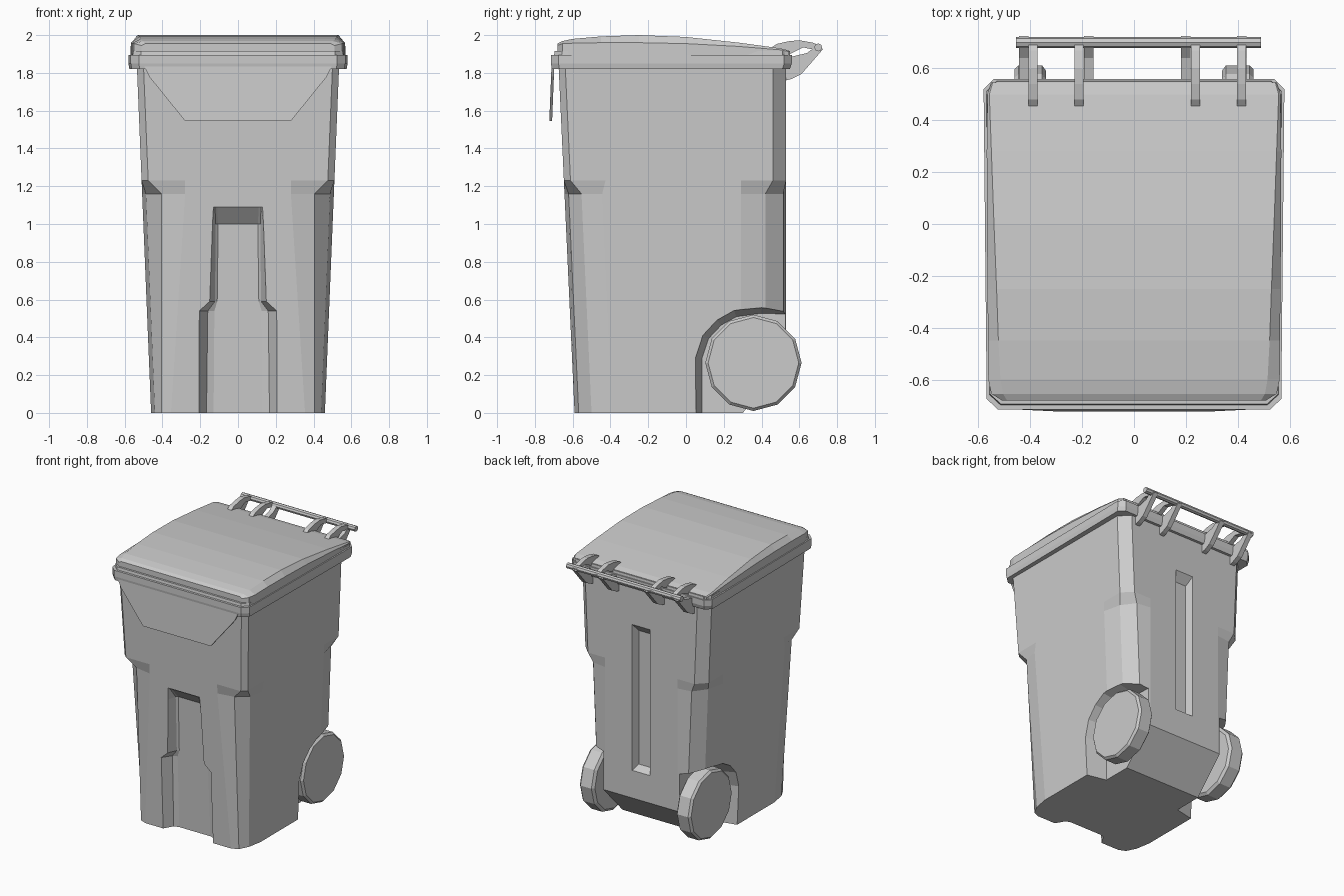
import bpy, bmesh, math

if "Cube" in bpy.data.objects:
    bpy.data.objects.remove(bpy.data.objects["Cube"])


def loft(name, rings):
    """Skin equal-length rings of points and cap both ends."""
    bm = bmesh.new()
    vs = [[bm.verts.new(p) for p in r] for r in rings]
    n = len(rings[0])
    for a, b in zip(vs, vs[1:]):
        for i in range(n):
            j = (i + 1) % n
            bm.faces.new((a[i], a[j], b[j], b[i]))
    bm.faces.new(vs[0])
    bm.faces.new(vs[-1])
    bmesh.ops.recalc_face_normals(bm, faces=bm.faces)
    me = bpy.data.meshes.new(name)
    bm.to_mesh(me)
    bm.free()
    ob = bpy.data.objects.new(name, me)
    bpy.context.collection.objects.link(ob)
    return ob


def plate(name, profile, x, width):
    """Extrude a (y, z) profile along x."""
    return loft(name, [[(x + s * width / 2, y, z) for y, z in profile] for s in (-1, 1)])


def mirror_ring(half, z):
    return [(x, y, z) for x, y in half] + [(-x, y, z) for x, y in reversed(half)]


def carve(ob, cutter):
    m = ob.modifiers.new("cut", 'BOOLEAN')
    m.object, m.operation, m.solver = cutter, 'DIFFERENCE', 'EXACT'
    bpy.context.view_layer.objects.active = ob
    bpy.ops.object.modifier_apply(modifier=m.name)
    bpy.data.objects.remove(cutter, do_unlink=True)


def front_y(z):
    return -0.59 - 0.046 * z


def half_x(z):
    return 0.46 + 0.041 * z


# Body: small corner chamfers on top, wide chamfers under the ledge
def upper(z):
    h, f = half_x(z), front_y(z)
    return mirror_ring([(0.28, f), (h - 0.035, f), (h, f + 0.035), (h, f + 0.22),
                        (h, 0.29), (h, 0.46), (h - 0.07, 0.53), (0.30, 0.53)], z)


def lower(z, soft):
    h, f = half_x(z), front_y(z)
    return mirror_ring([(soft, f), (0.405, f + 0.022), (h - 0.02, f + 0.09), (h, f + 0.20),
                        (h, 0.29), (h - 0.03, 0.42), (h - 0.10, 0.515), (0.30, 0.53)], z)


body = loft("bin_body", [lower(0, 0.355), lower(1.16, 0.28), upper(1.23), upper(1.86)])

# Front recess with a step, wider at the bottom
rings = []
for z, w1, w2, w3, d in [(-0.1, 0.207, 0.168, 0.13, 0.08), (0.54, 0.205, 0.16, 0.125, 0.08),
                         (0.59, 0.15, 0.122, 0.11, 0.08), (1.0, 0.135, 0.118, 0.105, 0.08),
                         (1.09, 0.13, 0.122, 0.11, 0.004)]:
    f = front_y(z)
    rings.append(mirror_ring([(w1, -0.85), (w1, f), (w2, f + d * 0.85), (w3, f + d)], z))
carve(body, loft("recess_cutter", rings))

# Back slot with tapered sides
carve(body, loft("slot_cutter", [
    [(s * w, y, z) for s, z in ((-1, lo), (1, lo), (1, hi), (-1, hi))]
    for y, w, lo, hi in [(0.48, 0.055, 0.48, 1.48), (0.54, 0.078, 0.44, 1.55)]]))

# Sloped underside at the back
carve(body, plate("slope_cutter", [(0.30, 0), (0.53, 0.24), (0.7, 0.42), (0.7, -0.2), (0.11, -0.2)], 0, 1.2))

# Flared wheel arches
arch = [(0.05, -0.3), (0.05, 0.29), (0.09, 0.41), (0.165, 0.49), (0.255, 0.54),
        (0.40, 0.56), (0.75, 0.55), (0.75, -0.3)]
for s in (-1, 1):
    carve(body, loft("arch_cutter", [
        [(s * x, 0.36 + (y - 0.36) * k, 0.26 + (z - 0.26) * k) for y, z in arch]
        for x, k in ((0.315, 0.89), (0.63, 1.11))]))


# Twelve-sided wheels and axle
def discs(name, profile):
    angles = [math.tau * i / 12 for i in range(12)]
    return loft(name, [[(x, 0.357 + r * math.cos(a), 0.265 + r * math.sin(a)) for a in angles]
                       for x, r in profile])


for s, side in ((-1, "left"), (1, "right")):
    discs("wheel_" + side, [(s * x, r) for x, r in
                            ((0.34, 0.235), (0.355, 0.255), (0.445, 0.255), (0.46, 0.24))])
discs("axle", [(-0.35, 0.03), (0.35, 0.03)])


# Rim bands
def band(z, h, f, b, c=0.04):
    return mirror_ring([(h - 0.015 - c, f), (h - 0.012, f + c), (h, b - c), (h - c, b)], z)


loft("rim", [band(1.82, 0.575, -0.71, 0.55), band(1.85, 0.58, -0.715, 0.56),
             band(1.895, 0.58, -0.715, 0.56)])
loft("rim_lip", [band(1.885, 0.57, -0.70, 0.553), band(1.915, 0.568, -0.695, 0.55)])

# Domed lid, lofted from front to back: y, wall x, wall z, top x, top z
rings = []
for y, xb, zw, xt, zt in [(-0.68, 0.51, 1.945, 0.49, 1.955), (-0.655, 0.55, 1.955, 0.505, 1.968),
                          (-0.60, 0.562, 1.957, 0.515, 1.98), (-0.45, 0.563, 1.96, 0.523, 1.993),
                          (-0.25, 0.565, 1.96, 0.53, 2.0), (0.0, 0.567, 1.955, 0.54, 1.99),
                          (0.28, 0.568, 1.94, 0.55, 1.96), (0.50, 0.565, 1.922, 0.558, 1.93),
                          (0.545, 0.55, 1.912, 0.545, 1.918)]:
    half = [(xb, 1.89), (xb, zw), (xt, zt)]
    rings.append([(x, y, z) for x, z in half] + [(-x, y, z) for x, z in reversed(half)])
loft("lid", rings)

# Hanging front flap
flap = [(0.50, 1.84), (0.47, 1.78), (0.28, 1.545)]
outline = flap + [(-x, z) for x, z in reversed(flap)]
loft("front_flap", [[(x, -0.712 + o - (1.84 - z) * 0.04, z) for x, z in outline] for o in (0, 0.015)])

# Rear handle: lid straps, body fins and grip bar
strap = [(0.44, 1.925), (0.48, 1.953), (0.54, 1.967), (0.60, 1.973), (0.67, 1.96),
         (0.72, 1.94), (0.70, 1.918), (0.62, 1.935), (0.55, 1.90)]
fin = [(0.51, 1.84), (0.51, 1.755), (0.56, 1.768), (0.61, 1.793), (0.66, 1.85),
       (0.725, 1.925), (0.70, 1.95), (0.64, 1.905), (0.555, 1.885)]
for i, (xs, xf) in enumerate(((-0.39, -0.425), (-0.212, -0.175), (0.237, 0.2), (0.415, 0.415))):
    plate(f"hinge_strap_{i}", strap, xs, 0.035)
    plate(f"hinge_fin_{i}", fin, xf, 0.036)
circle = [(0.70 + 0.021 * math.cos(math.tau * i / 8), 1.935 + 0.021 * math.sin(math.tau * i / 8))
          for i in range(8)]
plate("grip_bar", circle, 0.017, 0.945)
